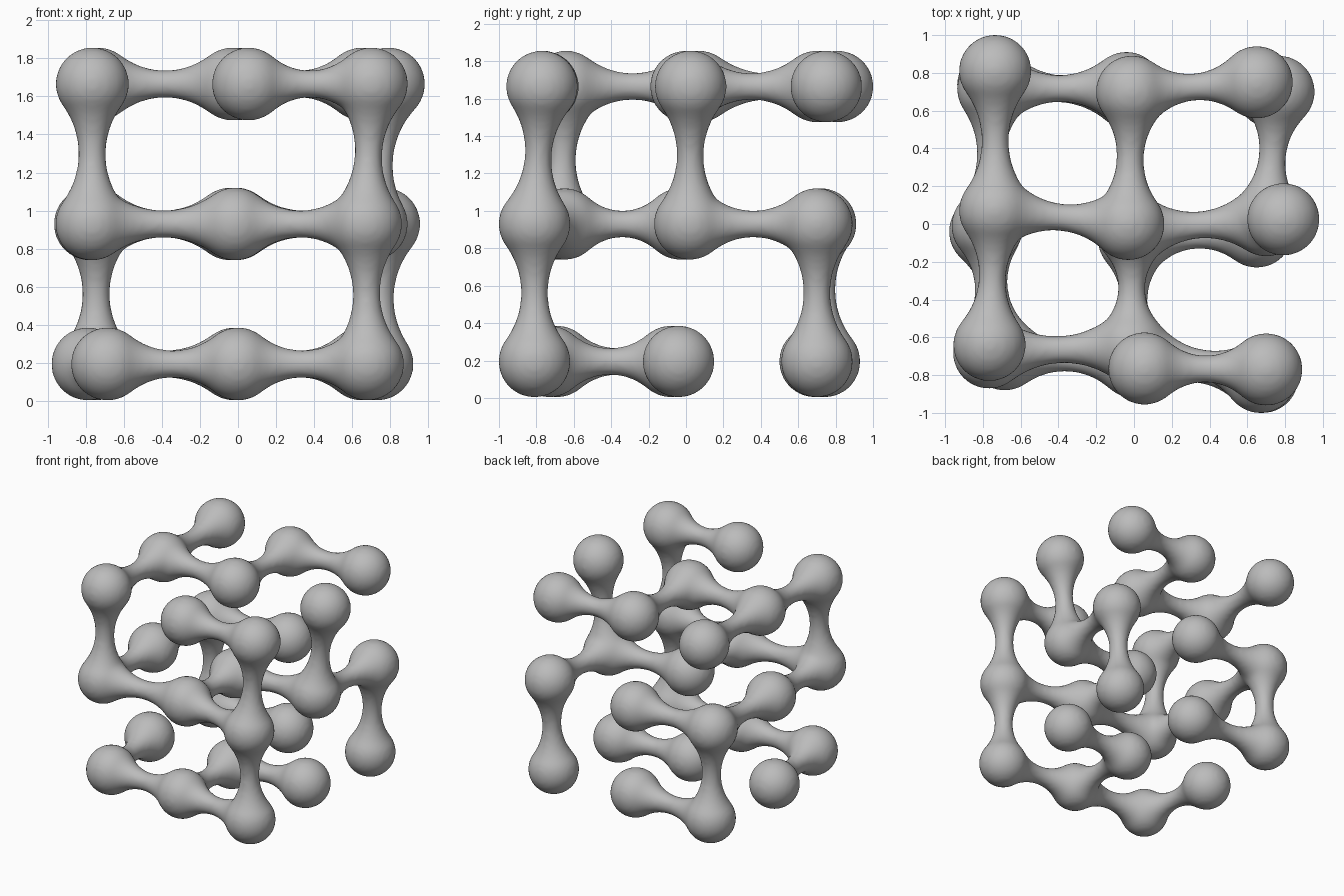
import bpy
import bmesh
import math
from mathutils import Vector, Matrix

# Remove the default cube
cube = bpy.data.objects.get("Cube")
if cube:
    bpy.data.objects.remove(cube, do_unlink=True)

BALL = 0.192    # ball radius
NECK = 0.072    # thinnest radius of a connecting arm
SIDES = 40

# Ball centres in plan, one layer per height
LAYERS = {
    1.665: {"A": (-.735, .81), "E": (-.01, .70), "F": (.65, .75),
            "B": (-.735, .07), "D": (-.03, 0), "I": (.79, .025),
            "C": (-.765, -.64), "G": (.055, -.765), "H": (.70, -.77)},
    0.93: {"Y": (-.745, .715), "N": (-.04, .72), "P": (.765, .70),
           "K": (-.775, -.01), "O": (.70, .02), "c": (-.01, -.03),
           "J": (-.767, -.68), "L": (-.015, -.65), "M": (.67, -.81)},
    0.195: {"Z": (-.745, .74), "X": (-.02, .69), "Q": (.73, .70),
            "R": (-.788, -.04), "V": (0, -.08), "W": (.65, -.04),
            "S": (-.685, -.69), "T": (0, -.73), "U": (.68, -.81)},
}
# Pairs of balls joined by an arm: top, upright, middle, bottom
ARMS = ("AB BC BD DE EF GH "
        "CJ HM IO PQ MU YZ "
        "JL LM JK KY YN OP Oc cL "
        "ST TU SR TV VW ZX").split()

balls = {name: Vector((x, y, z))
         for z, layer in LAYERS.items() for name, (x, y) in layer.items()}


def add_ball(bm, centre):
    bmesh.ops.create_icosphere(bm, subdivisions=4, radius=BALL,
                               matrix=Matrix.Translation(centre))


def add_arm(bm, start, end, steps=24):
    """Lathe a waisted arm whose arc meets both balls tangentially."""
    axis = end - start
    half = axis.length / 2
    arc = (half ** 2 + NECK ** 2 - BALL ** 2) / (2 * (BALL - NECK))
    spread = math.atan2(half, NECK + arc)
    turn = axis.to_track_quat('Z', 'Y')
    rings = []
    for i in range(steps + 1):
        phi = spread * (2 * i / steps - 1)
        along = half + arc * math.sin(phi)
        radius = NECK + arc * (1 - math.cos(phi))
        ring = []
        for s in range(SIDES):
            a = math.tau * s / SIDES
            local = Vector((radius * math.cos(a), radius * math.sin(a), along))
            ring.append(bm.verts.new(start + turn @ local))
        rings.append(ring)
    for low, high in zip(rings, rings[1:]):
        for s in range(SIDES):
            n = (s + 1) % SIDES
            bm.faces.new((low[s], low[n], high[n], high[s]))
    bm.faces.new(rings[0][::-1])
    bm.faces.new(rings[-1])


# Balls and arms gathered in one mesh
bm = bmesh.new()
for centre in balls.values():
    add_ball(bm, centre)
for first, second in ARMS:
    add_arm(bm, balls[first], balls[second])
for face in bm.faces:
    face.smooth = True
mesh = bpy.data.meshes.new("ball_lattice")
bm.to_mesh(mesh)
bm.free()
lattice = bpy.data.objects.new("ball_lattice", mesh)
bpy.context.collection.objects.link(lattice)

# Single plain grey
grey = bpy.data.materials.new("plain_grey")
grey.use_nodes = True
colour = (0.5, 0.5, 0.5, 1)
grey.diffuse_color = colour
grey.node_tree.nodes["Principled BSDF"].inputs["Base Color"].default_value = colour
mesh.materials.append(grey)

# Fuse everything into one soft skin
fuse = lattice.modifiers.new("fuse", 'REMESH')
fuse.mode = 'VOXEL'
fuse.voxel_size = 0.018
fuse.use_smooth_shade = True
soften = lattice.modifiers.new("soften", 'SMOOTH')
soften.factor = 0.5
soften.iterations = 6
